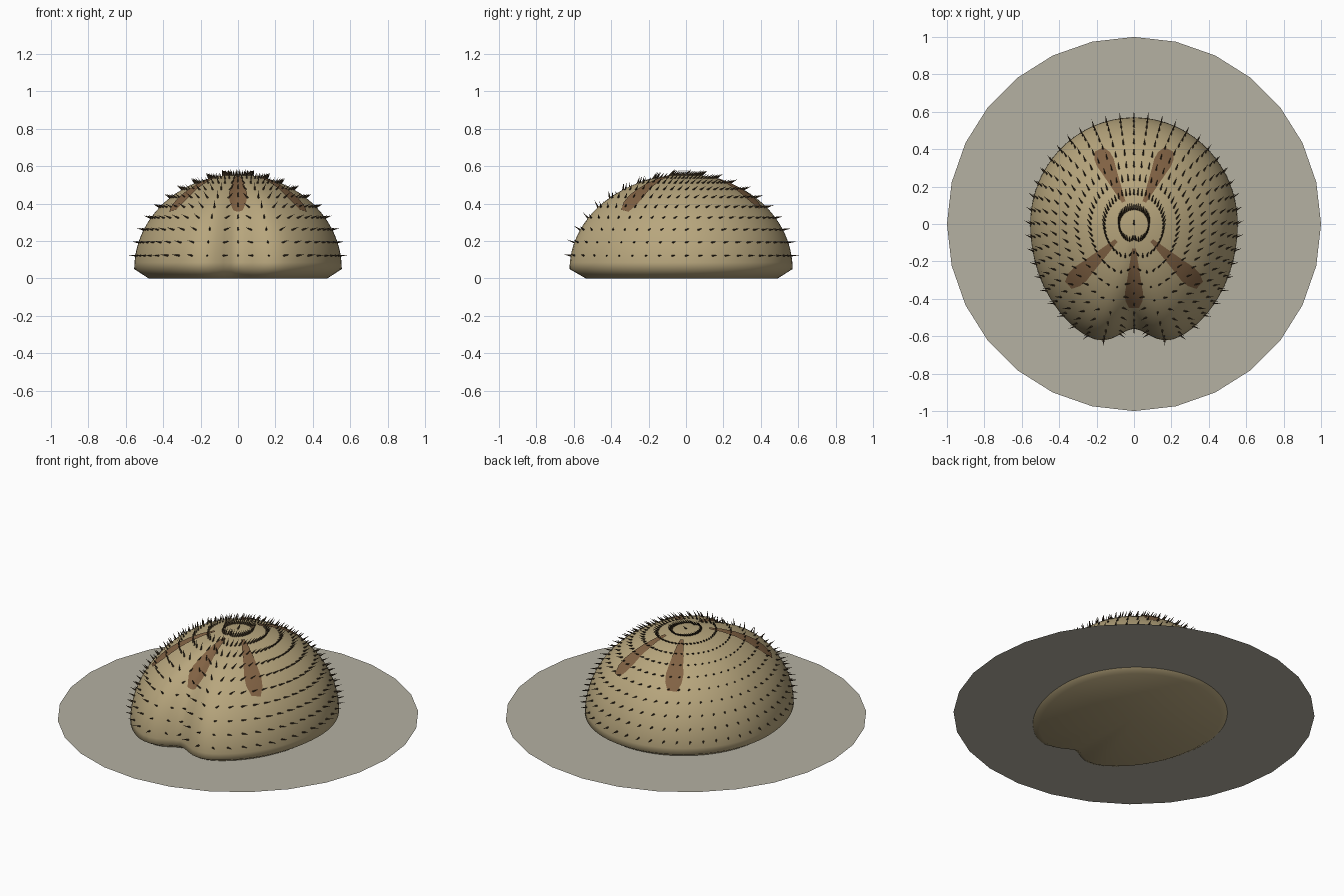
import bpy, bmesh
from math import sin, cos, pi, sqrt, exp, atan2, hypot, radians
from mathutils import Vector

cube = bpy.data.objects.get("Cube")
if cube:
    bpy.data.objects.remove(cube)

WIDTH, BACK, FRONT = 0.555, 0.57, 0.675  # half sizes of the shell outline
RIM, HEIGHT = 0.05, 0.505                # height of widest ring, dome above it
LATS = 11                                # spine rows from rim to apex
SPOKES = 48                              # spines in each row


def material(name, color):
    m = bpy.data.materials.new(name)
    m.use_nodes = True
    m.diffuse_color = (*color, 1)
    bsdf = m.node_tree.nodes["Principled BSDF"]
    bsdf.inputs["Base Color"].default_value = (*color, 1)
    bsdf.inputs["Roughness"].default_value = 0.9
    return m


def finish(bm, name, mat, smooth=False):
    mesh = bpy.data.meshes.new(name)
    bm.to_mesh(mesh)
    bm.free()
    mesh.materials.append(mat)
    for p in mesh.polygons:
        p.use_smooth = smooth
    obj = bpy.data.objects.new(name, mesh)
    bpy.context.collection.objects.link(obj)
    return obj


def outline(a):
    """Radius of the heart-shaped outline, notched at the front."""
    depth = BACK if sin(a) > 0 else FRONT
    r = 1 / hypot(cos(a) / WIDTH, sin(a) / depth)
    off = (a + pi / 2 + pi) % (2 * pi) - pi
    return r - 0.115 * exp(-0.5 * (off / radians(8)) ** 2)


def dome(a, lat):
    r = outline(a) * cos(lat)
    return Vector((r * cos(a), r * sin(a), RIM + HEIGHT * sin(lat)))


def dome_height(x, y):
    s = min(1, hypot(x, y) / outline(atan2(y, x)))
    return RIM + HEIGHT * sqrt(1 - s * s)


def dome_normal(a, lat):
    e = 0.01
    du = dome(a + e, lat) - dome(a - e, lat)
    dv = dome(a, lat + e) - dome(a, lat - e)
    return du.cross(dv).normalized()


tan = material("shell tan", (0.475, 0.38, 0.205))
brown = material("petal brown", (0.22, 0.122, 0.057))
dark = material("spine dark brown", (0.055, 0.036, 0.018))
sand = material("sand grey", (0.46, 0.44, 0.365))

# Shell: base ring, then rings up to the apex
bm = bmesh.new()
around = SPOKES * 2
angles = [2 * pi * i / around - pi / 2 for i in range(around)]
rings = [[bm.verts.new((0.86 * outline(a) * cos(a), 0.86 * outline(a) * sin(a), 0))
          for a in angles]]
for k in range(LATS * 2):
    lat = pi / 2 * k / (LATS * 2)
    rings.append([bm.verts.new(dome(a, lat)) for a in angles])
for low, high in zip(rings, rings[1:]):
    for i in range(around):
        j = (i + 1) % around
        bm.faces.new((low[i], low[j], high[j], high[i]))
apex = bm.verts.new((0, 0, RIM + HEIGHT))
middle = bm.verts.new((0, 0, 0))
for i in range(around):
    j = (i + 1) % around
    bm.faces.new((rings[-1][i], rings[-1][j], apex))
    bm.faces.new((rings[0][j], rings[0][i], middle))
finish(bm, "shell", tan, True)

# Petals: thin plates that hug the dome, (share of the length, half width)
PETAL = [(0, 0.01), (0.2, 0.02), (0.4, 0.03), (0.6, 0.04),
         (0.75, 0.049), (0.88, 0.046), (1, 0.026)]
for name, degrees, end in (("front_petal", -90, 0.45),
                           ("front_left_petal", -43, 0.48),
                           ("front_right_petal", -137, 0.48),
                           ("back_left_petal", 65, 0.44),
                           ("back_right_petal", 115, 0.44)):
    a = radians(degrees)
    bm = bmesh.new()
    rows = []
    for share, half in PETAL:
        dist = 0.13 + (end - 0.13) * share
        row = []
        for i in range(-3, 4):
            side = half * i / 3
            x = dist * cos(a) - side * sin(a)
            y = dist * sin(a) + side * cos(a)
            row.append(bm.verts.new((x, y, dome_height(x, y) + 0.007)))
        rows.append(row)
    for r, s in zip(rows, rows[1:]):
        for i in range(len(r) - 1):
            bm.faces.new((r[i], s[i], s[i + 1], r[i + 1]))
    finish(bm, name, brown, True)

# Spines: small cones in rows, laid low and swept towards the back
bm = bmesh.new()


def spine(base, normal):
    aim = Vector((normal.x, normal.y + 0.5, normal.z * 0.5)).normalized()
    turn = aim.to_track_quat('Z', 'Y')
    tip = bm.verts.new(base + aim * 0.042)
    foot = [bm.verts.new(base + turn @ Vector((0.0055 * cos(t), 0.0055 * sin(t), -0.004)))
            for t in (2 * pi * i / 5 for i in range(5))]
    for i in range(5):
        bm.faces.new((foot[i], foot[(i + 1) % 5], tip))


for k in range(1, LATS):
    lat = pi / 2 * k / LATS
    for i in range(SPOKES):
        a = 2 * pi * i / SPOKES - pi / 2
        spine(dome(a, lat), dome_normal(a, lat))
spine(Vector((0, 0, RIM + HEIGHT)), Vector((0, 0, 1)))
finish(bm, "spines", dark)

# Sea floor: flat disc facing up
bm = bmesh.new()
bmesh.ops.create_circle(bm, cap_ends=True, segments=28, radius=1)
bmesh.ops.translate(bm, verts=bm.verts, vec=(0, 0, 0.022))
for f in bm.faces:
    f.normal_update()
    if f.normal.z < 0:
        f.normal_flip()
finish(bm, "sea_floor", sand)
